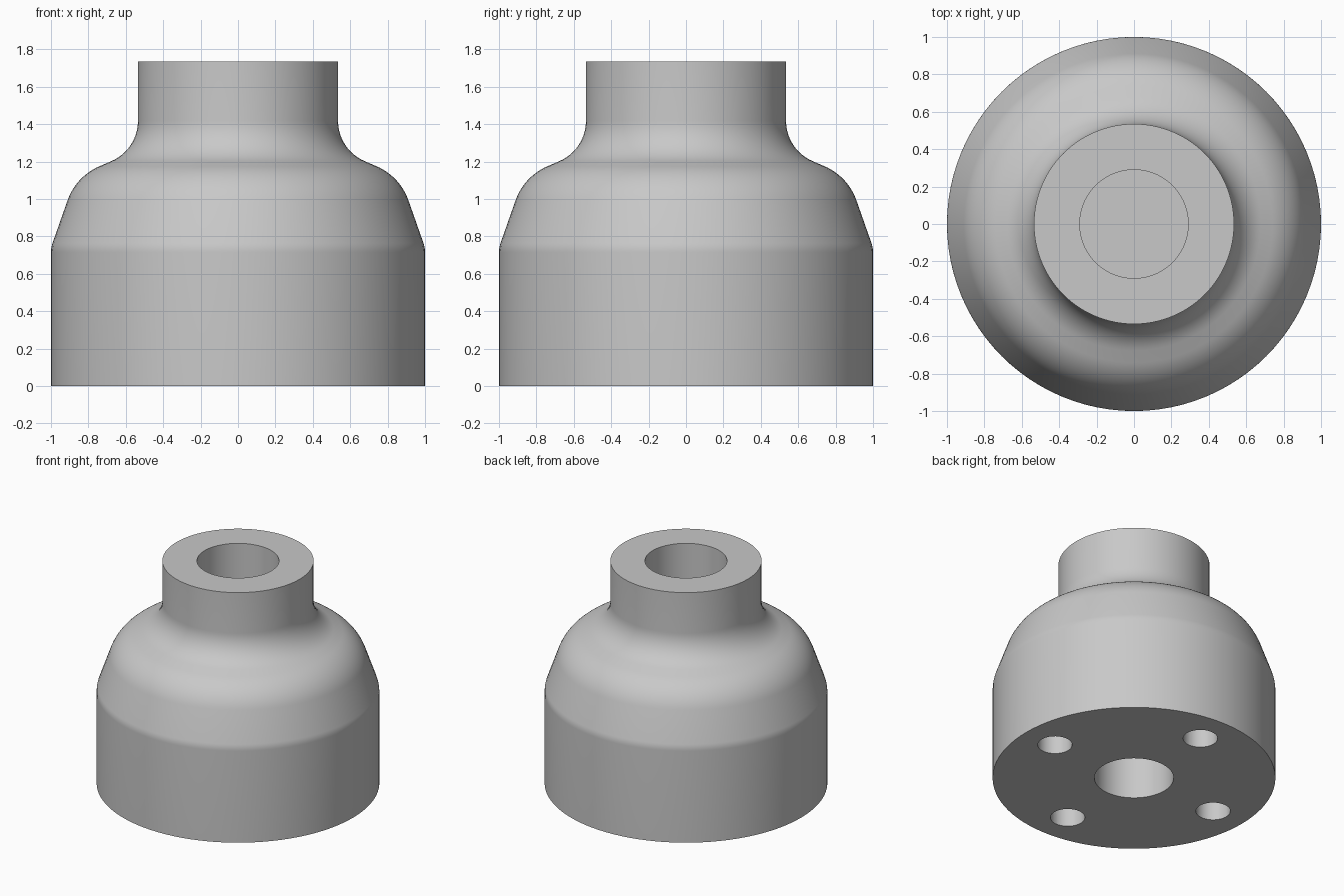
import bpy, bmesh, math
from mathutils import Vector

default = bpy.data.objects.get("Cube")
if default:
    bpy.data.objects.remove(default, do_unlink=True)

SEGMENTS = 96
HEIGHT = 1.735

grey = bpy.data.materials.new("satin_grey")
grey.use_nodes = True
colour = (0.58, 0.58, 0.58, 1)
grey.diffuse_color = colour
grey.node_tree.nodes["Principled BSDF"].inputs["Base Color"].default_value = colour


def fillet(before, corner, after, radius, steps=14):
    """Points of an arc rounding the corner between two straight lines."""
    b, c, a = Vector(before), Vector(corner), Vector(after)
    u, v = (b - c).normalized(), (a - c).normalized()
    half = u.angle(v) / 2
    centre = c + (u + v).normalized() * radius / math.sin(half)
    reach = radius / math.tan(half)
    start, end = c + u * reach - centre, c + v * reach - centre
    return [centre + start.slerp(end, i / steps).normalized() * radius
            for i in range(steps + 1)]


def lathe(name, profile):
    """Revolve an (r, z) profile around the z axis."""
    bm = bmesh.new()
    verts = [bm.verts.new((p[0], 0, p[1])) for p in profile]
    edges = [bm.edges.new(pair) for pair in zip(verts, verts[1:])]
    bmesh.ops.spin(bm, geom=verts + edges, cent=(0, 0, 0), axis=(0, 0, 1),
                   angle=math.tau, steps=SEGMENTS, use_duplicate=False)
    bmesh.ops.remove_doubles(bm, verts=bm.verts, dist=1e-5)
    bmesh.ops.recalc_face_normals(bm, faces=bm.faces)
    mesh = bpy.data.meshes.new(name)
    bm.to_mesh(mesh)
    bm.free()
    mesh.materials.append(grey)
    obj = bpy.data.objects.new(name, mesh)
    bpy.context.collection.objects.link(obj)
    return obj


# Outer corners: base, cone start, shoulder, neck, rim
base, waist, shoulder, neck, rim = (
    (1, 0), (1, 0.74), (0.866, 1.121), (0.535, 1.263), (0.535, HEIGHT))

# Body with a blind bore at each end
profile = [(0, 0.65), (0.28, 0.65), (0.28, 0), base]
profile += fillet(base, waist, shoulder, 0.15, 5)
profile += fillet(waist, shoulder, neck, 0.31)
profile += fillet(shoulder, neck, rim, 0.235)
profile += [rim, (0.29, HEIGHT), (0.29, 0.95), (0, 0.95)]
body = lathe("coupling_body", profile)

# Four blind bolt holes in the underside
bm = bmesh.new()
for i in range(4):
    angle = i * math.pi / 2
    hole = bmesh.ops.create_cone(bm, cap_ends=True, segments=48, radius1=0.122,
                                 radius2=0.122, depth=1)
    bmesh.ops.translate(bm, verts=hole["verts"], vec=(
        0.73 * math.cos(angle), 0.73 * math.sin(angle), -0.1))
cutter_mesh = bpy.data.meshes.new("bolt_hole_cutter")
bm.to_mesh(cutter_mesh)
bm.free()
cutter_mesh.materials.append(grey)
cutter = bpy.data.objects.new("bolt_hole_cutter", cutter_mesh)
bpy.context.collection.objects.link(cutter)
cutter.hide_render = True

cut = body.modifiers.new("bolt_holes", 'BOOLEAN')
cut.operation = 'DIFFERENCE'
cut.solver = 'EXACT'
cut.object = cutter

# Apply the cut, then smooth the curved surfaces
bpy.ops.object.select_all(action='DESELECT')
body.select_set(True)
bpy.context.view_layer.objects.active = body
bpy.ops.object.modifier_apply(modifier=cut.name)
bpy.data.objects.remove(cutter, do_unlink=True)
bpy.ops.object.shade_smooth_by_angle(angle=math.radians(30))
